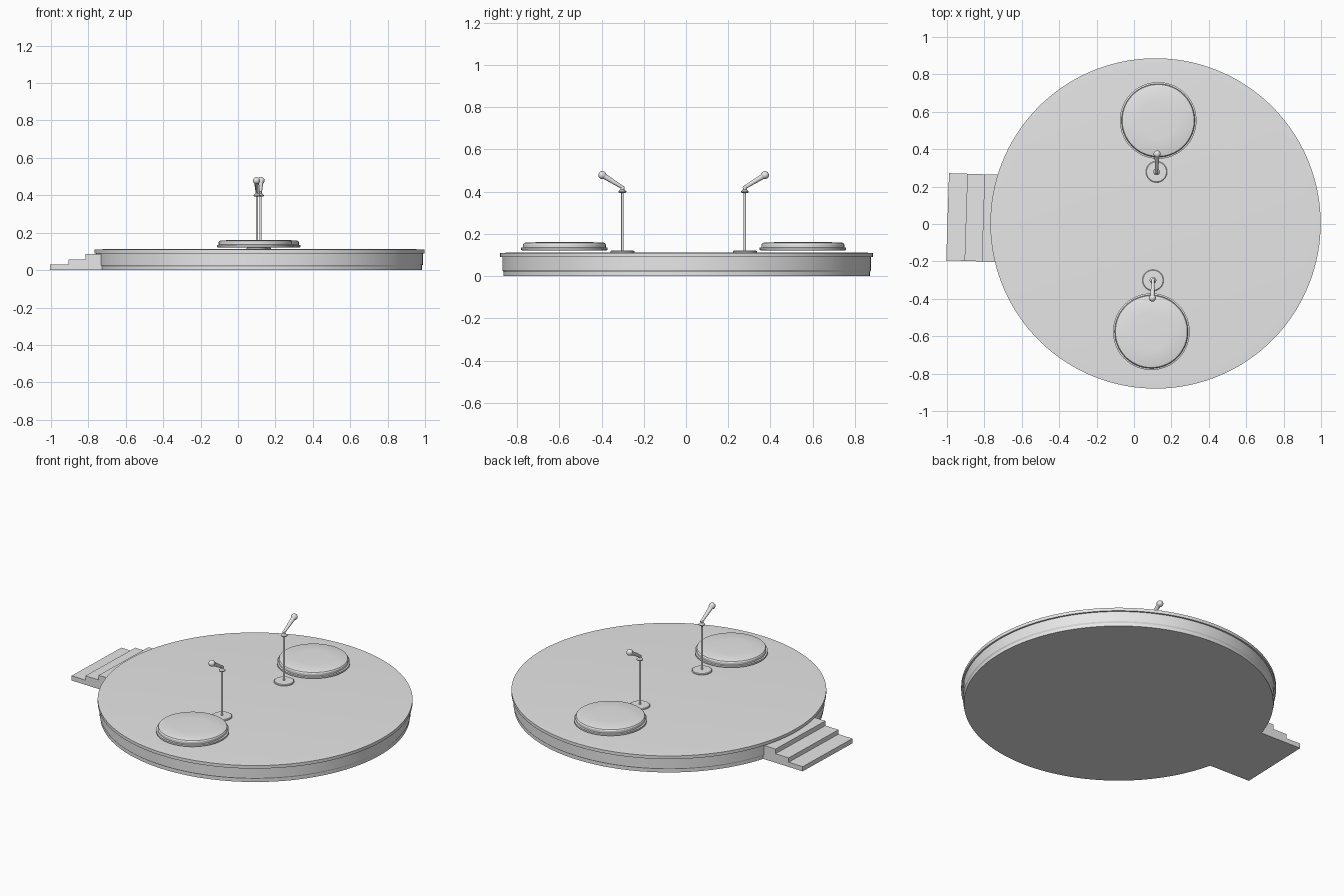
import bpy, bmesh, math
from mathutils import Vector, Matrix

if "Cube" in bpy.data.objects:
    bpy.data.objects.remove(bpy.data.objects["Cube"])

grey = bpy.data.materials.new("plain_grey")
grey.diffuse_color = (0.8, 0.8, 0.8, 1)
grey.use_nodes = True
grey.node_tree.nodes["Principled BSDF"].inputs["Base Color"].default_value = grey.diffuse_color

TURN = Matrix.Rotation(math.radians(-1.85), 4, 'Z')       # whole set is turned slightly
STAGE = Matrix.Translation((0.115, 0.003, 0)) @ TURN
PAIR = Matrix.Translation((0.111, -0.011, 0)) @ TURN


def finish(name, bm, matrix, smooth=True):
    bmesh.ops.recalc_face_normals(bm, faces=bm.faces)
    bm.transform(matrix)
    me = bpy.data.meshes.new(name)
    bm.to_mesh(me)
    bm.free()
    me.materials.append(grey)
    ob = bpy.data.objects.new(name, me)
    bpy.context.collection.objects.link(ob)
    if smooth:
        bpy.ops.object.select_all(action='DESELECT')
        ob.select_set(True)
        bpy.context.view_layer.objects.active = ob
        bpy.ops.object.shade_smooth_by_angle(angle=math.radians(30))
    return ob


def lathe(name, profile, matrix, n=48):
    """Revolve (radius, height) points around local z; the ends are capped."""
    bm = bmesh.new()
    rings = []
    for r, z in profile:
        if r < 1e-6:
            rings.append([bm.verts.new((0, 0, z))])
        else:
            rings.append([bm.verts.new((r * math.cos(2 * math.pi * i / n),
                                        r * math.sin(2 * math.pi * i / n), z)) for i in range(n)])
    for a, b in zip(rings, rings[1:]):
        for i in range(n):
            j = (i + 1) % n
            if len(a) == 1:
                bm.faces.new((a[0], b[i], b[j]))
            elif len(b) == 1:
                bm.faces.new((a[i], a[j], b[0]))
            else:
                bm.faces.new((a[i], a[j], b[j], b[i]))
    for ring in (rings[0], rings[-1]):
        if len(ring) > 1:
            bm.faces.new(ring)
    return finish(name, bm, matrix)


# round stage with overhanging lip
lathe("stage", [(0.868, 0), (0.868, 0.02), (0.873, 0.028), (0.873, 0.09), (0.883, 0.09),
                (0.883, 0.109), (0.83, 0.112)], STAGE, 128)

# three steps on the left side: extruded stair profile
bm = bmesh.new()
outline = [(-1.112, 0), (-1.112, 0.029), (-1.014, 0.029), (-1.014, 0.056),
           (-0.922, 0.056), (-0.922, 0.085), (-0.8, 0.085), (-0.8, 0)]
face = bm.faces.new([bm.verts.new((x, -0.233, z)) for x, z in outline])
ext = bmesh.ops.extrude_face_region(bm, geom=[face])
bmesh.ops.translate(bm, vec=(0, 0.466, 0),
                    verts=[v for v in ext["geom"] if isinstance(v, bmesh.types.BMVert)])
finish("steps", bm, STAGE, smooth=False)

# two opposite sets of round platform and microphone stand
for side, angle in (("back", 0), ("front", math.pi)):
    M = PAIR @ Matrix.Rotation(angle, 4, 'Z')
    # raised round platform with flange
    lathe(side + "_platform",
          [(0.197, 0.12), (0.205, 0.124), (0.205, 0.134), (0.196, 0.136), (0.196, 0.15),
           (0.192, 0.156), (0.183, 0.159), (0.1, 0.161), (0, 0.1615)],
          M @ Matrix.Translation((0, 0.565, 0)), 64)
    # stand: base plate, pole and clip
    S = M @ Matrix.Translation((0, 0.29, 0))
    lathe(side + "_stand_base", [(0.057, 0.111), (0.057, 0.117), (0.053, 0.12), (0, 0.121)], S)
    lathe(side + "_stand_pole", [(0.006, 0.118), (0.006, 0.4)], S, 16)
    lathe(side + "_stand_clip", [(0.012, 0.393), (0.018, 0.397), (0.018, 0.402),
                                 (0.009, 0.41), (0.008, 0.424), (0, 0.427)], S, 24)
    # microphone leaning outwards with a ball head
    tilt = Vector((0, 0.098, 0.06)).to_track_quat('Z', 'Y').to_matrix().to_4x4()
    R, d = 0.019, 0.115
    ball = [(R * math.cos(a), d + R * math.sin(a))
            for a in (math.radians(-48 + 138 * i / 10) for i in range(10))]
    lathe(side + "_microphone",
          [(0, -0.006), (0.007, -0.005), (0.008, 0), (0.0125, 0.1)] + ball + [(0, d + R)],
          S @ Matrix.Translation((0, -0.003, 0.418)) @ tilt, 24)
